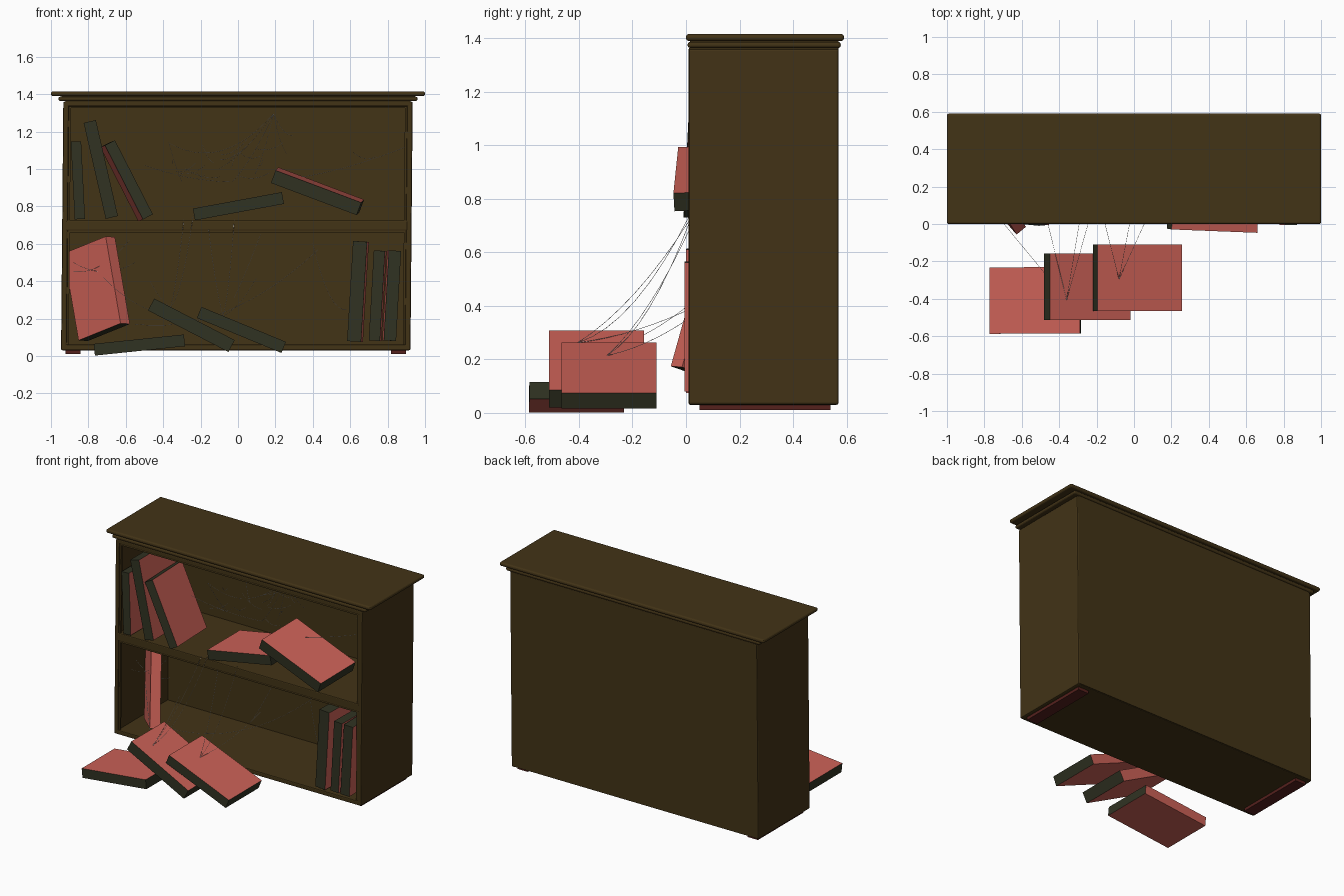
import bpy, bmesh, random
from mathutils import Vector

if "Cube" in bpy.data.objects:
    bpy.data.objects.remove(bpy.data.objects["Cube"])

random.seed(4)


def material(name, rgb):
    m = bpy.data.materials.new(name)
    m.diffuse_color = (*rgb, 1)
    m.use_nodes = True
    m.node_tree.nodes["Principled BSDF"].inputs["Base Color"].default_value = m.diffuse_color
    return m


WOOD = material("dark_wood", (0.055, 0.033, 0.008))
FOOT = material("foot_wood", (0.09, 0.015, 0.012))
COVER = material("book_cover", (0.6, 0.12, 0.095))
PAGES = material("book_edge", (0.03, 0.032, 0.016))


def box(name, lo, hi, mat, bevel=0.0, segs=2, shear=True):
    """Box between two corners; the old case leans very slightly."""
    lo, hi = Vector(lo), Vector(hi)
    bm = bmesh.new()
    bmesh.ops.create_cube(bm, size=1)
    for v in bm.verts:
        v.co = Vector([(lo[i] + hi[i]) / 2 + v.co[i] * (hi[i] - lo[i]) for i in range(3)])
        if shear:
            v.co.x += 0.009 * (v.co.z - 1.36)
    me = bpy.data.meshes.new(name)
    bm.to_mesh(me)
    bm.free()
    me.materials.append(mat)
    ob = bpy.data.objects.new(name, me)
    bpy.context.collection.objects.link(ob)
    if bevel:
        b = ob.modifiers.new("rounded_edge", 'BEVEL')
        b.width, b.segments = bevel, segs
    return ob


def book(name, corner, along, depth, thick):
    """Book from one corner of its fore edge; three page edges are dark."""
    p, a, d = Vector(corner), Vector(along), Vector(depth)
    t = a.cross(d).normalized() * thick
    bm = bmesh.new()
    v = [bm.verts.new(p + a * i + d * j + t * k)
         for i in (0, 1) for j in (0, 1) for k in (0, 1)]
    # fore edge, two ends (dark), then spine and two covers
    faces = [(0, 1, 5, 4), (0, 2, 3, 1), (4, 5, 7, 6),
             (2, 6, 7, 3), (0, 4, 6, 2), (1, 3, 7, 5)]
    for n, f in enumerate(faces):
        bm.faces.new([v[i] for i in f]).material_index = 1 if n < 3 else 0
    bmesh.ops.recalc_face_normals(bm, faces=bm.faces)
    me = bpy.data.meshes.new(name)
    bm.to_mesh(me)
    bm.free()
    me.materials.append(COVER)
    me.materials.append(PAGES)
    ob = bpy.data.objects.new(name, me)
    bpy.context.collection.objects.link(ob)


# Bookcase carcass
W, F, B = 0.934, 0.01, 0.57
for s, side in ((-1, "left"), (1, "right")):
    x0, x1 = sorted((s * W, s * (W - 0.03)))
    box(side + "_side", (x0, F, 0.03), (x1, B, 1.36), WOOD, 0.008)
    x0, x1 = sorted((s * 0.91, s * 0.83))
    box(side + "_foot", (x0, 0.05, 0.01), (x1, 0.54, 0.035), FOOT)
box("back_panel", (-W + 0.01, B - 0.02, 0.035), (W - 0.01, B, 1.36), WOOD)
box("bottom_board", (-W + 0.01, F, 0.03), (W - 0.01, B - 0.005, 0.06), WOOD, 0.006)
box("shelf", (-W + 0.02, F, 0.67), (W - 0.02, B - 0.01, 0.725), WOOD, 0.006)
box("top_board", (-W + 0.01, F, 1.335), (W - 0.01, B, 1.365), WOOD, 0.006)

# Thin beads just inside the two openings
for n, (z0, z1) in enumerate(((0.06, 0.67), (0.725, 1.335))):
    for s in (-1, 1):
        x0, x1 = sorted((s * (W - 0.03), s * (W - 0.041)))
        box(f"opening_bead_side_{n}", (x0, F + 0.006, z0), (x1, F + 0.02, z1), WOOD)
    box(f"opening_bead_top_{n}", (-W + 0.03, F + 0.006, z1 - 0.01), (W - 0.03, F + 0.02, z1), WOOD)

# Cornice: lower moulding and rounded top slab
box("cornice_moulding", (-0.96, 0.006, 1.363), (0.96, 0.578, 1.386), WOOD, 0.01, 3, False)
box("cornice_neck", (-0.945, 0.015, 1.38), (0.945, 0.57, 1.395), WOOD, 0, 1, False)
box("cornice_top", (-1, 0, 1.389), (1, 0.59, 1.415), WOOD, 0.011, 3, False)

# Upper shelf books
book("upper_book_1", (-0.818, 0.01, 0.733), (-0.021, 0.01, 0.415), (0, 0.31, 0), 0.055)
book("upper_book_2", (-0.642, 0.005, 0.748), (-0.118, 0.01, 0.513), (0, 0.36, 0), 0.067)
book("upper_book_3", (-0.455, -0.005, 0.757), (-0.203, 0.02, 0.396), (-0.025, 0.355, -0.01), 0.06)
book("upper_book_4", (-0.23, 0.01, 0.725), (0.476, 0, 0.088), (0, 0.355, 0), 0.064)
book("upper_book_5", (0.176, -0.025, 0.925), (0.458, -0.018, -0.172), (0.015, 0.355, 0.016), 0.072)

# Lower shelf books
book("lower_book_1", (0.658, 0, 0.075), (0.032, 0, 0.535), (0.01, 0.375, 0), 0.075)
book("lower_book_2", (0.759, 0, 0.08), (0.027, 0, 0.481), (0.008, 0.355, 0), 0.06)
book("lower_book_3", (0.845, -0.005, 0.08), (0.027, 0, 0.481), (-0.008, 0.355, 0), 0.066)
book("leaning_book", (-0.803, 0.245, 0.08), (-0.08, 0.13, 0.465), (0.225, -0.26, 0.091), -0.065)

# Fallen books on the floor
book("floor_book_1", (-0.765, -0.587, 0.002), (0.482, 0.002, 0.05), (0, 0.355, 0), 0.063)
book("floor_book_2", (-0.481, -0.512, 0.243), (0.43, 0, -0.222), (0, 0.355, 0), 0.072)
book("floor_book_3", (-0.22, -0.465, 0.203), (0.452, 0, -0.187), (0, 0.355, 0), 0.064)

# Cobwebs: sagging strands between two points
web = bpy.data.curves.new("cobwebs", 'CURVE')
web.dimensions = '3D'
web.bevel_depth = 0.0009
web.bevel_resolution = 0


def strand(p, q, sag=0.03, n=9):
    p, q = Vector(p), Vector(q)
    sp = web.splines.new('POLY')
    sp.points.add(n - 1)
    for i in range(n):
        t = i / (n - 1)
        c = p.lerp(q, t) - Vector((0, 0, sag * 4 * t * (1 - t)))
        sp.points[i].co = (*c, 1)


# strands from the shelf edge down to the fallen books
b2, b3 = (-0.36, -0.405, 0.262), (-0.08, -0.295, 0.214)
for q, s in (((-0.29, 0.02, 0.73), 0.05), ((-0.24, 0.02, 0.75), 0.09), ((-0.47, 0.04, 0.4), 0.02)):
    strand(b2, q, s)
for q, s in (((-0.16, 0.02, 0.7), 0.05), ((-0.02, 0.02, 0.73), 0.08), ((0.1, 0.1, 0.42), 0.03)):
    strand(b3, q, s)
strand((-0.48, -0.26, 0.25), (-0.72, 0.03, 0.42), 0.02)

# web fan in the upper bay
apex = (0.19, 0.25, 1.295)
strand((-0.37, 0.2, 1.14), apex, 0.12, 14)
for q in ((-0.03, 0.3, 0.93), (0.09, 0.3, 0.97), (0.29, 0.2, 1.18), (0.26, 0.35, 1.08), (-0.1, 0.4, 1.0)):
    strand(apex, q, 0.03)
strand((0.3, 0.2, 0.95), (0.9, 0.3, 1.12), 0.02)
strand((-0.5, 0.2, 1.02), (-0.03, 0.3, 0.93), 0.02)
strand((-0.37, 0.2, 1.14), (-0.3, 0.3, 0.93), 0.01)

# webs in the lower bay
strand((-0.55, 0.02, 0.17), (0.43, 0.25, 0.57), 0.13, 14)
strand((0.4, 0.2, 0.6), (0.58, 0.1, 0.25), 0.1)
strand((-0.02, 0.2, 0.31), (0.12, 0.3, 0.65), 0.01)
strand((-0.88, 0.1, 0.45), (-0.58, 0.1, 0.62), 0.05)
strand((-0.88, 0.15, 0.5), (-0.55, 0.05, 0.5), 0.05)

# fine stray threads around the upper fan
for i in range(14):
    a = Vector((random.uniform(-0.45, 0.7), random.uniform(0.15, 0.45), random.uniform(0.95, 1.12)))
    strand(a, a + Vector((random.uniform(-0.2, 0.2), 0.05, random.uniform(-0.05, 0.1))), 0.02, 6)

bpy.context.collection.objects.link(bpy.data.objects.new("cobwebs", web))
